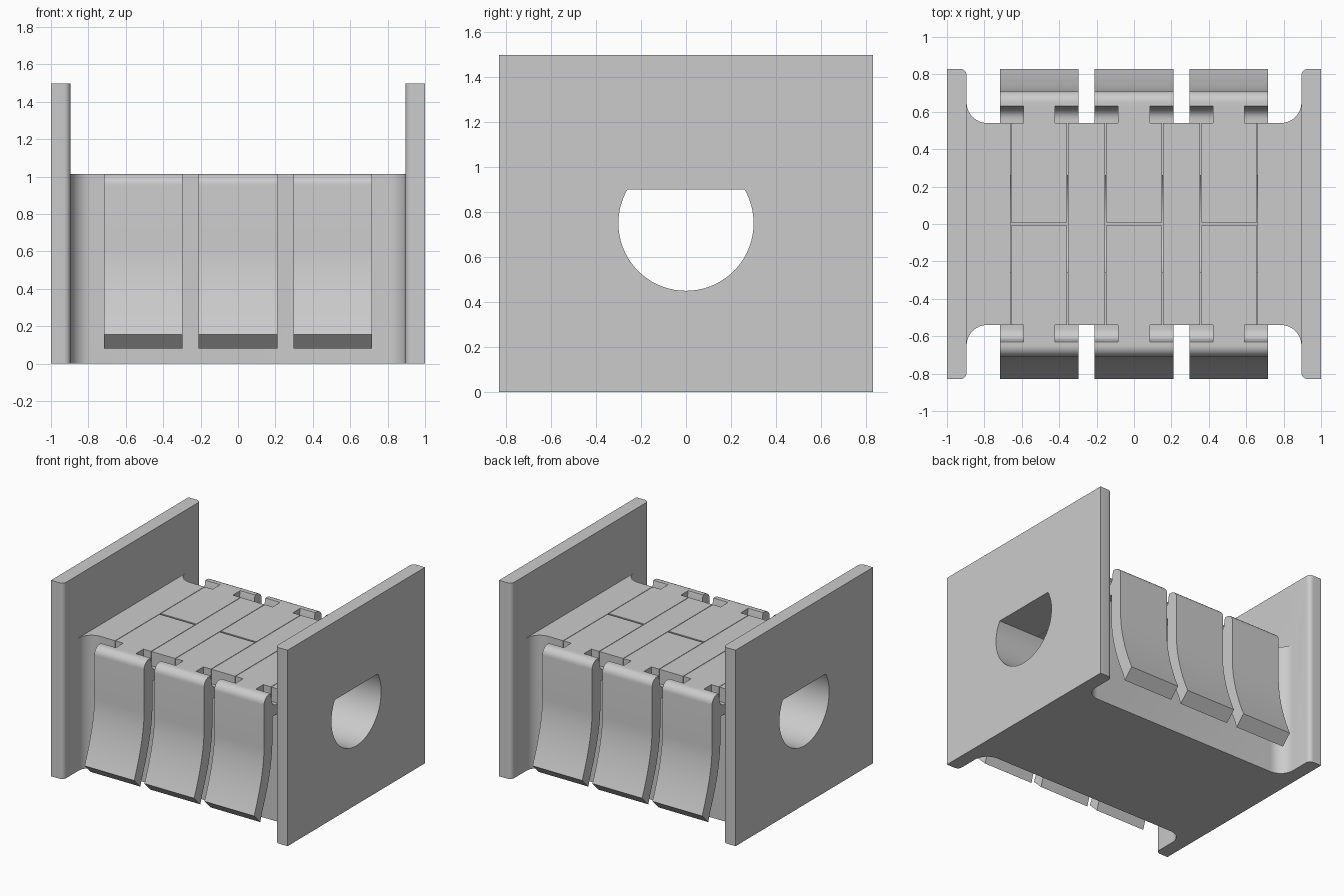
import bpy, bmesh, math
from mathutils import Vector

if "Cube" in bpy.data.objects:
    bpy.data.objects.remove(bpy.data.objects["Cube"])

grey = bpy.data.materials.new("plain grey")
grey.diffuse_color = (0.6, 0.6, 0.6, 1)
grey.use_nodes = True
grey.node_tree.nodes["Principled BSDF"].inputs["Base Color"].default_value = grey.diffuse_color


def arc(cx, cy, r, a0, a1, n=10):
    """Points on an arc, angles in degrees."""
    return [(cx + r * math.cos(math.radians(a0 + (a1 - a0) * i / n)),
             cy + r * math.sin(math.radians(a0 + (a1 - a0) * i / n))) for i in range(n + 1)]


def prism(name, points, axis, lo, hi):
    """Extrude a closed outline along an axis: x outlines are (y, z), z outlines are (x, y)."""
    bm = bmesh.new()
    place = (lambda p, h: (h, p[0], p[1])) if axis == 'x' else (lambda p, h: (p[0], p[1], h))
    face = bm.faces.new([bm.verts.new(place(p, lo)) for p in points])
    moved = bmesh.ops.extrude_face_region(bm, geom=[face])['geom']
    step = Vector((hi - lo, 0, 0)) if axis == 'x' else Vector((0, 0, hi - lo))
    bmesh.ops.translate(bm, vec=step, verts=[g for g in moved if isinstance(g, bmesh.types.BMVert)])
    bmesh.ops.recalc_face_normals(bm, faces=bm.faces)
    mesh = bpy.data.meshes.new(name)
    bm.to_mesh(mesh)
    bm.free()
    obj = bpy.data.objects.new(name, mesh)
    bpy.context.collection.objects.link(obj)
    mesh.materials.append(grey)
    return obj


def box(name, x0, x1, y0, y1, z0, z1):
    return prism(name, [(x0, y0), (x1, y0), (x1, y1), (x0, y1)], 'z', z0, z1)


def smooth(obj):
    bpy.ops.object.select_all(action='DESELECT')
    obj.select_set(True)
    bpy.context.view_layer.objects.active = obj
    bpy.ops.object.shade_smooth_by_angle(angle=math.radians(30))


def cut(obj, cutter):
    mod = obj.modifiers.new(cutter.name, 'BOOLEAN')
    mod.operation, mod.solver, mod.object = 'DIFFERENCE', 'EXACT', cutter
    bpy.context.view_layer.objects.active = obj
    bpy.ops.object.modifier_apply(modifier=mod.name)
    bpy.data.objects.remove(cutter)


TOP = 1.015      # top of the central block
SIDE = 0.54      # half depth of the central block
CENTRES = (-0.507, 0, 0.507)

# body: H-shaped plan with filleted inner corners and rounded plate edges
quarter = ([(1, 0.83)] + arc(0.93, 0.795, 0.035, 90, 180, 6)
           + arc(0.785, 0.65, 0.11, 0, -90))
left = [(-x, y) for x, y in reversed(quarter)]
half = quarter + left
outline = half + [(-x, -y) for x, y in half]
body = prism("body", outline, 'z', 0, 1.497)

# space between the end plates above the block
cut(body, box("upper_space", -0.895, 0.895, -1, 1, TOP, 2))

# bore with a flat roof
a = math.degrees(math.asin(0.5))
cut(body, prism("bore", arc(0, 0.75, 0.3, 180 - a, 360 + a, 48), 'x', -1.2, 1.2))

# slots for the straps
for c in CENTRES:
    cut(body, box("slot", c - 0.154, c + 0.154, -0.7, 0.7, 0.9, 1.2))
smooth(body)

# lever section: rounded head, flared tail, thin web and scoop at the hinge
flare = [(0.71 + 0.12 * (i / 10) ** 1.7, 0.62 - 0.465 * i / 10) for i in range(11)]
inner = [(y - 0.1, z) for y, z in reversed(flare)]
lever = ([(0.63, TOP)] + arc(0.65, TOP - 0.06, 0.06, 90, 0, 8) + flare
         + [(0.755, 0.08)] + inner
         + [(0.61, 0.83), (SIDE, 0.83), (SIDE, 0.905)]
         + arc(0.56, 0.965, 0.06, -90, 0, 8)[0:] + [(0.625, TOP - 0.02)])

for c in CENTRES:
    for s in (-1, 1):
        smooth(prism("lever", [(s * y, z) for y, z in lever], 'x', c - 0.21, c + 0.21))
        # strap lying in the slot, with a narrow neck reaching the lever head
        strap = [(-0.15, 0.007), (0.15, 0.007), (0.15, SIDE), (0.085, SIDE),
                 (0.085, 0.632), (-0.085, 0.632), (-0.085, SIDE), (-0.15, SIDE)]
        prism("strap", [(c + x, s * y) for x, y in strap], 'z', 0.9, TOP)
